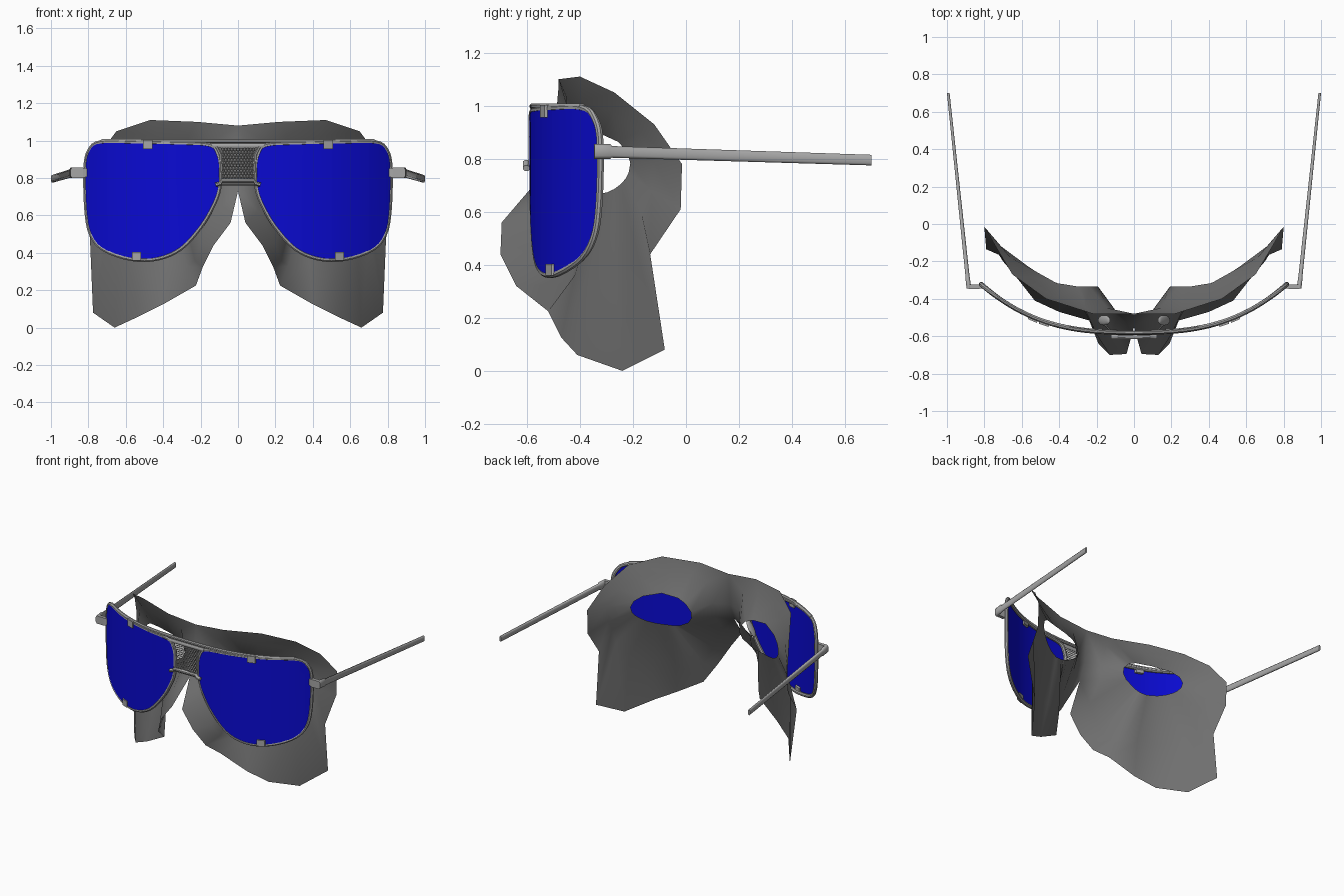
import bpy, bmesh, math
from mathutils import Vector

if "Cube" in bpy.data.objects:
    bpy.data.objects.remove(bpy.data.objects["Cube"])


def material(name, r, g, b):
    m = bpy.data.materials.new(name)
    m.diffuse_color = (r, g, b, 1)
    m.use_nodes = True
    m.node_tree.nodes["Principled BSDF"].inputs["Base Color"].default_value = m.diffuse_color
    return m


metal = material("grey_metal", .38, .38, .38)
dark = material("dark_grey", .16, .16, .16)
blue = material("blue_tint", .003, .003, .65)


def wrap(x):
    """y of the wrap-around front at a given x"""
    return -0.585 + 0.453 * abs(x) ** 2.8


def make(name, verts, faces, mirror=True, smooth=40, mat=metal):
    me = bpy.data.meshes.new(name)
    me.from_pydata(verts, [], faces)
    me.materials.append(mat)
    bm = bmesh.new()
    bm.from_mesh(me)
    bmesh.ops.recalc_face_normals(bm, faces=bm.faces)
    bm.to_mesh(me)
    bm.free()
    ob = bpy.data.objects.new(name, me)
    bpy.context.collection.objects.link(ob)
    if smooth:
        bpy.ops.object.select_all(action='DESELECT')
        bpy.context.view_layer.objects.active = ob
        ob.select_set(True)
        bpy.ops.object.shade_smooth_by_angle(angle=math.radians(smooth))
    if mirror:
        m = ob.modifiers.new("Mirror", 'MIRROR')
        m.merge_threshold = 0.0005
    return ob


def loft(name, rings, loop=False, **kw):
    """Skin a list of equal-sized closed rings"""
    n, k = len(rings[0]), len(rings)
    verts = [v for r in rings for v in r]
    faces = [(i * n + j, i * n + (j + 1) % n, (i + 1) % k * n + (j + 1) % n, (i + 1) % k * n + j)
             for i in range(k if loop else k - 1) for j in range(n)]
    if not loop:
        faces += [tuple(range(n)), tuple(range((k - 1) * n, k * n))]
    return make(name, verts, faces, **kw)


def sweep(name, path, ra, rb, dy=0.0, loop=False, sides=8, **kw):
    """Oval tube along an (x, z) path laid on the wrapped front"""
    rings, k = [], len(path)
    for i, (x, z) in enumerate(path):
        a = path[(i - 1) % k] if loop else path[max(i - 1, 0)]
        b = path[(i + 1) % k] if loop else path[min(i + 1, k - 1)]
        t = Vector((b[0] - a[0], b[1] - a[1])).normalized()
        ring = []
        for s in range(sides):
            w = 2 * math.pi * (s + 0.5) / sides
            u, v = ra * math.cos(w), rb * math.sin(w)
            ring.append((x - t.y * u, wrap(x) + dy + v, z + t.x * u))
        rings.append(ring)
    return loft(name, rings, loop, **kw)


def smooth_loop(pts, steps=4):
    """Closed Catmull-Rom curve"""
    out, n = [], len(pts)
    for i in range(n):
        p0, p1, p2, p3 = (Vector(pts[(i + d) % n]) for d in (-1, 0, 1, 2))
        for s in range(steps):
            t = s / steps
            out.append(tuple(0.5 * (2 * p1 + (p2 - p0) * t + (2 * p0 - 5 * p1 + 4 * p2 - p3) * t * t
                                    + (3 * p1 - p0 - 3 * p2 + p3) * t ** 3)))
    return out


# face mask: outer outline, brow/cheek ring and eye opening of one half
outer = [(0, -.48, 1.08), (0, -.50, .85), (0, -.55, .73), (.04, -.695, .56), (.13, -.7, .44),
         (.19, -.64, .32), (.225, -.52, .225), (.40, -.47, .125), (.53, -.41, .06),
         (.66, -.24, 0), (.775, -.08, .08), (.79, -.135, .44), (.80, -.02, .61),
         (.80, -.015, .78), (.74, -.12, .93), (.65, -.27, 1.05), (.47, -.40, 1.11), (.22, -.48, 1.10)]
mid = [(.14, -.45, 1.0), (.10, -.46, .85), (.11, -.48, .74), (.11, -.58, .62), (.20, -.59, .45),
       (.23, -.53, .36), (.27, -.44, .33), (.38, -.42, .36), (.52, -.37, .36),
       (.64, -.27, .40), (.70, -.20, .50), (.71, -.17, .60), (.71, -.13, .68),
       (.71, -.12, .79), (.66, -.18, .90), (.57, -.28, .98), (.42, -.39, 1.02), (.26, -.45, 1.03)]
hole = []
for x, y, z in mid:
    w = math.atan2(z - .78, x - .39)
    hx = .39 + .2 * math.cos(w)
    hole.append((hx, -.335 + .125 * max(0, (hx - .36) / .23) ** 1.3, .78 + .112 * math.sin(w)))
n = len(outer)
quads = [(r * n + i, r * n + (i + 1) % n, (r + 1) * n + (i + 1) % n, (r + 1) * n + i)
         for r in (0, 1) for i in range(n)]
make("face_mask", outer + mid + hole, quads, smooth=180, mat=dark)

# lens rim
outline = smooth_loop([(.735, .99), (.795, .945), (.815, .85), (.81, .63), (.785, .5), (.715, .418),
                       (.57, .368), (.43, .37), (.305, .425), (.2, .54), (.135, .65), (.102, .74),
                       (.095, .85), (.11, .93), (.155, .975), (.33, .985), (.55, .99)])
sweep("lens_rim", outline, .013, .014, dy=.006, loop=True)

# tinted lens: flat outline sliced into strips, then wrapped
lens = make("lens", [(x, 0, z) for x, z in outline], [tuple(range(len(outline)))], smooth=0, mat=blue)
bm = bmesh.new()
bm.from_mesh(lens.data)
for i in range(2, 17):
    bmesh.ops.bisect_plane(bm, geom=bm.verts[:] + bm.edges[:] + bm.faces[:],
                           plane_co=(i * .05 + .003, 0, 0), plane_no=(1, 0, 0))
for v in bm.verts:
    v.co.y = wrap(v.co.x) - .006
for f in bm.faces:
    f.normal_update()
    if f.normal.y > 0:
        f.normal_flip()
    f.smooth = True
bm.to_mesh(lens.data)
bm.free()

# brow bar and nose bridge bars
sweep("brow_bar", [(x / 20 * .73, .998) for x in range(-20, 21)], .012, .011, dy=.005, mirror=False)
sweep("bridge_bar", [(-.12, .764), (-.095, .770), (-.085, .785), (.085, .785), (.095, .770), (.12, .764)],
      .012, .014, dy=-.018, mirror=False)
sweep("bridge_lower_bar", [(-.11, .768), (.11, .768)], .01, .012, mirror=False)

# perforated panel above the bridge
verts, faces, r = [], [], .0095
for row in range(13):
    for col in range(-5, 6):
        cx = (col + .5 * (row % 2)) * r * math.sqrt(3)
        cz = .783 + row * r * 1.5
        if abs(cx) < .092:
            faces.append(tuple(range(len(verts), len(verts) + 6)))
            verts += [(cx + r * math.sin(k * math.pi / 3), -.58, cz + r * math.cos(k * math.pi / 3))
                      for k in range(6)]
panel = make("bridge_mesh_panel", verts, faces, mirror=False, smooth=0)
bm = bmesh.new()
bm.from_mesh(panel.data)
bmesh.ops.remove_doubles(bm, verts=bm.verts, dist=.001)
bmesh.ops.recalc_face_normals(bm, faces=bm.faces)
bm.to_mesh(panel.data)
bm.free()
panel.modifiers.new("Wire", 'WIREFRAME').thickness = .007
sweep("panel_top_edge", [(-.14, .972), (.14, .972)], .014, .01, mirror=False)
sweep("panel_side_edge", [(.094, .775), (.09, .85), (.092, .92), (.115, .965)], .01, .01)

# lens clips, following the wrap
for name, x, z0, z1 in (("upper_clip", .483, .955, 1.003), ("lower_clip", .543, .36, .403)):
    loft(name, [[(x + s, wrap(x + s) - .016, z0), (x + s, wrap(x + s) + .012, z0),
                 (x + s, wrap(x + s) + .012, z1), (x + s, wrap(x + s) - .016, z1)]
                for s in (-.025, .025)], smooth=0)

# hinge blocks and temple arms
loft("hinge_block", [[(x, y - .012, z0), (x, y + .012, z0), (x, y + .012, z1), (x, y - .012, z1)]
                     for x, y, z0, z1 in ((.80, -.33, .81, .85), (.83, -.335, .80, .855),
                                          (.885, -.335, .80, .855))], smooth=0)
arm = []
for x, y, zc, h, w in ((.882, -.345, .828, .028, .013), (.89, -.285, .828, .028, .012),
                       (.89, -.28, .826, .022, .011), (.993, .70, .795, .02, .007)):
    arm.append([(x + sx * w, y, zc + sz * h) for sx, sz in
                ((-1, -.6), (-.4, -1), (.4, -1), (1, -.6), (1, .6), (.4, 1), (-.4, 1), (-1, .6))])
loft("temple_arm", arm, smooth=60)

# nose pads on thin stems
rings = []
for i in range(1, 8):
    a = math.pi * i / 8
    rings.append([(.16 + .014 * math.sin(a) * math.cos(w) - .03 * math.cos(a),
                   -.515 + .028 * math.sin(a) * math.sin(w),
                   .715 + .055 * math.cos(a)) for w in (k * math.pi / 5 for k in range(10))])
loft("nose_pad", rings, smooth=60)
loft("pad_stem", [[(x + .006 * math.cos(k * math.pi / 3), y, z + .006 * math.sin(k * math.pi / 3))
                   for k in range(6)] for x, y, z in ((.12, -.575, .71), (.15, -.545, .73), (.158, -.515, .715))])
